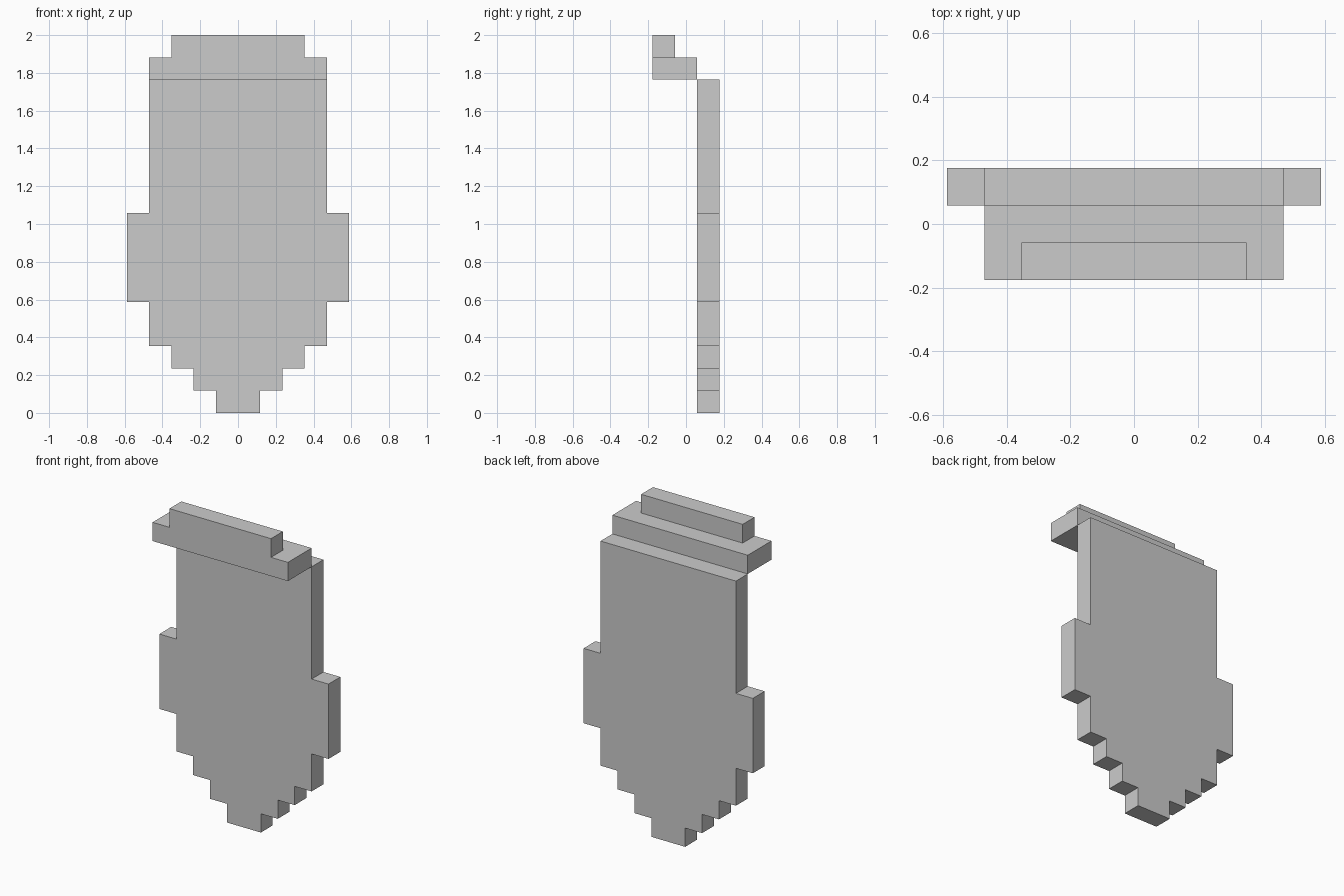
import bpy
import bmesh

if "Cube" in bpy.data.objects:
    bpy.data.objects.remove(bpy.data.objects["Cube"])

U = 2 / 17  # one block of the grid the model is built on


def stepped_slab(name, steps, y0, y1):
    """Extrude a symmetric stepped outline; steps = (half width, bottom, top) in blocks."""
    right = [(w, z) for w, bottom, top in steps for z in (bottom, top)]
    outline = right + [(-x, z) for x, z in reversed(right)]
    bm = bmesh.new()
    face = bm.faces.new([bm.verts.new((x * U, y0 * U, z * U)) for x, z in outline])
    extruded = bmesh.ops.extrude_face_region(bm, geom=[face])["geom"]
    moved = [g for g in extruded if isinstance(g, bmesh.types.BMVert)]
    bmesh.ops.translate(bm, verts=moved, vec=(0, (y1 - y0) * U, 0))
    bmesh.ops.recalc_face_normals(bm, faces=bm.faces[:])
    mesh = bpy.data.meshes.new(name)
    bm.to_mesh(mesh)
    bm.free()
    obj = bpy.data.objects.new(name, mesh)
    bpy.context.collection.objects.link(obj)
    return obj


# Hanging back panel, tapering in steps to the tip
stepped_slab("back_panel",
             [(1, 0, 1), (2, 1, 2), (3, 2, 3), (4, 3, 5), (5, 5, 9), (4, 9, 15)],
             0.5, 1.5)

# L-shaped top: narrow front lip over a full-width shelf
stepped_slab("top_front", [(4, 15, 16), (3, 16, 17)], -1.5, -0.5)
stepped_slab("top_shelf", [(4, 15, 16)], -0.5, 0.5)
